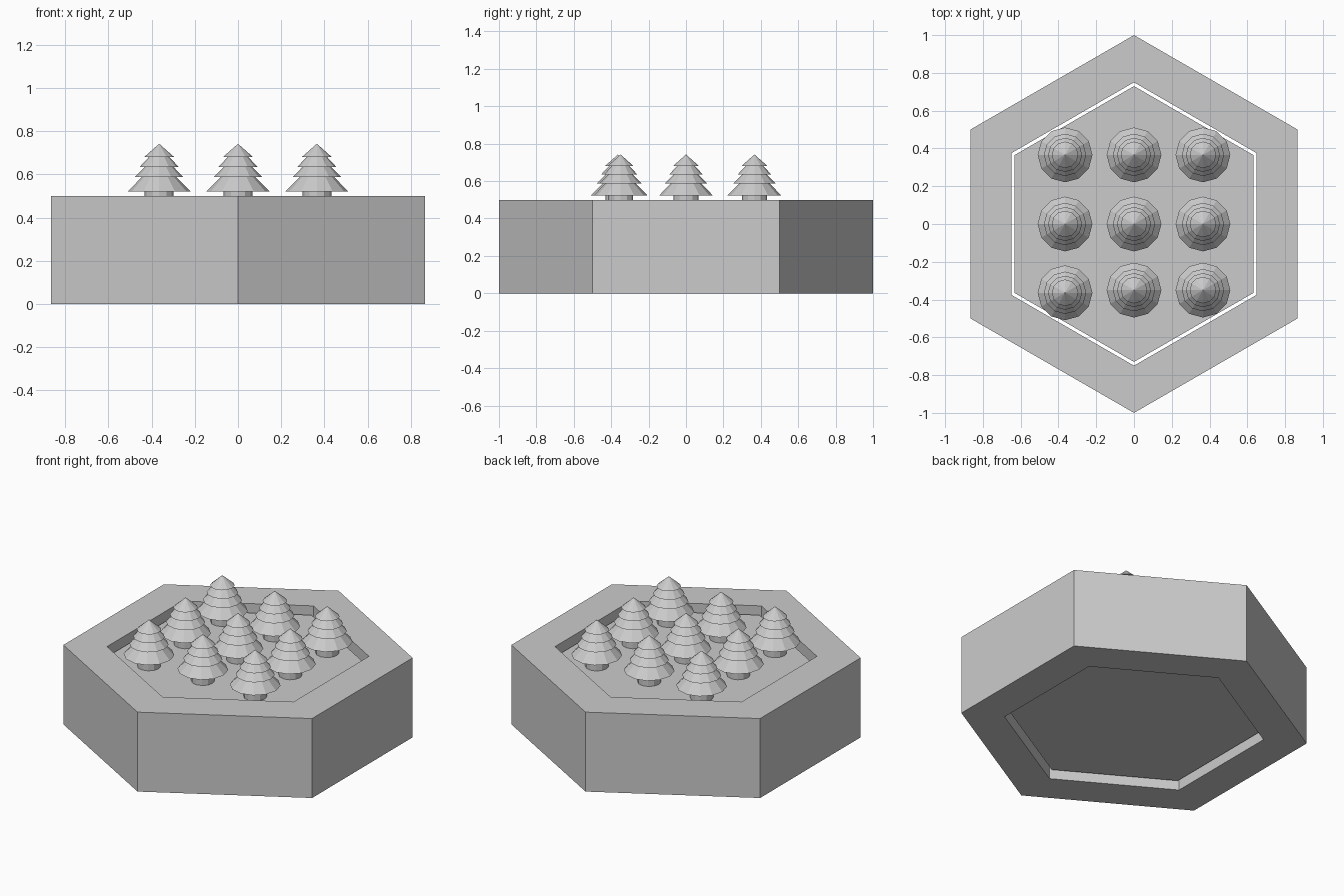
import bpy
import bmesh
from math import cos, sin, tau

cube = bpy.data.objects.get("Cube")
if cube:
    bpy.data.objects.remove(cube, do_unlink=True)

grey = bpy.data.materials.new("light_grey")
grey.use_nodes = True
tone = (0.6, 0.6, 0.6, 1)
grey.diffuse_color = tone
grey.node_tree.nodes["Principled BSDF"].inputs["Base Color"].default_value = tone


def lathe(name, profile, sides, turn=0.0, closed=False, location=(0, 0, 0)):
    """Turn a (radius, height) profile into a flat-faced solid."""
    bm = bmesh.new()
    rings = []
    for r, z in profile:
        if r == 0:
            rings.append([bm.verts.new((0, 0, z))] * sides)
        else:
            angles = [turn + tau * i / sides for i in range(sides)]
            rings.append([bm.verts.new((r * cos(a), r * sin(a), z)) for a in angles])
    pairs = list(zip(rings, rings[1:]))
    if closed:
        pairs.append((rings[-1], rings[0]))
    else:
        for ring in (rings[0], rings[-1]):
            if ring[0] is not ring[1]:
                bm.faces.new(ring)
    for low, high in pairs:
        for i in range(sides):
            j = (i + 1) % sides
            corners = [low[i], low[j], high[j], high[i]]
            bm.faces.new(list(dict.fromkeys(corners)))
    bmesh.ops.recalc_face_normals(bm, faces=bm.faces)
    mesh = bpy.data.meshes.new(name)
    bm.to_mesh(mesh)
    bm.free()
    mesh.materials.append(grey)
    obj = bpy.data.objects.new(name, mesh)
    obj.location = location
    bpy.context.collection.objects.link(obj)
    return obj


# Hexagonal frame, with a loose plate held inside it by a thin gap
corner = tau / 12
lathe("hex_frame", [(1, 0), (1, 0.5), (0.75, 0.5), (0.75, 0)], 6, corner, closed=True)
lathe("hex_plate", [(0.73, 0.05), (0.73, 0.45)], 6, corner)

# One tree: trunk, then stacked skirts with flat undersides, then a pointed tip
tree_profile = [
    (0.067, 0), (0.067, 0.072),
    (0.145, 0.072), (0.08, 0.138),
    (0.112, 0.138), (0.066, 0.185),
    (0.09, 0.185), (0.048, 0.23),
    (0.07, 0.23), (0, 0.292),
]

# Grid of trees; the front row sits slightly closer to the middle
for row, y in (("front", -0.35), ("middle", 0), ("back", 0.366)):
    for column, x in (("right", -0.365), ("centre", 0), ("left", 0.365)):
        shift = -0.014 if (row, column) == ("front", "right") else 0
        lathe(f"tree_{row}_{column}", tree_profile, 12, location=(x, y + shift, 0.45))
